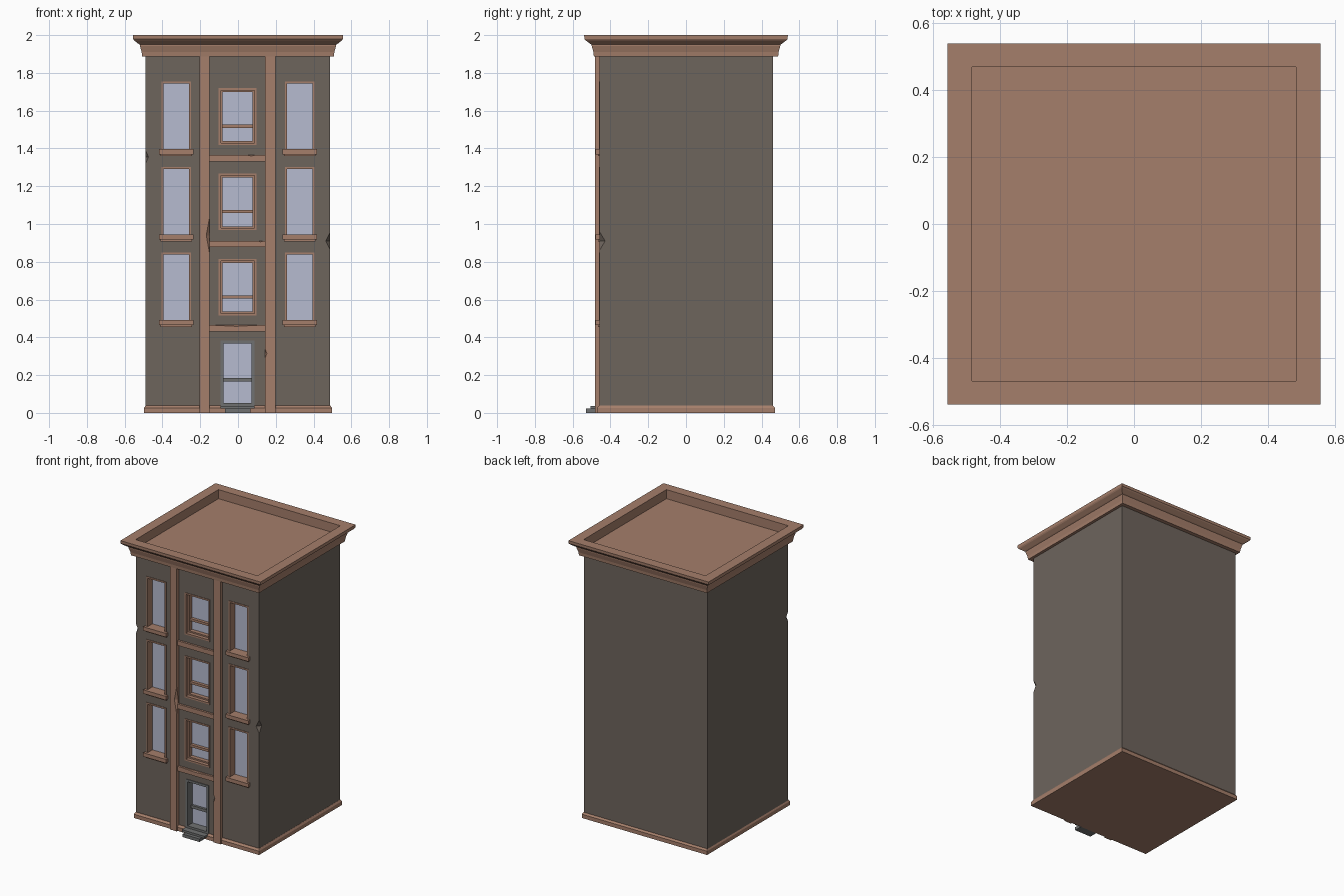
import bpy, bmesh
from mathutils import Vector

if "Cube" in bpy.data.objects:
    bpy.data.objects.remove(bpy.data.objects["Cube"])


def material(name, rgb):
    m = bpy.data.materials.new(name)
    m.diffuse_color = (*rgb, 1)
    m.use_nodes = True
    m.node_tree.nodes["Principled BSDF"].inputs["Base Color"].default_value = m.diffuse_color
    return m


WALL = material("wall_brown", (0.155, 0.128, 0.108))
TRIM = material("terracotta_trim", (0.375, 0.21, 0.145))
GLASS = material("pale_glass", (0.47, 0.50, 0.63))
STEEL = material("door_grey", (0.16, 0.165, 0.165))


def finish(name, bm, mat=None):
    bmesh.ops.recalc_face_normals(bm, faces=bm.faces[:])
    me = bpy.data.meshes.new(name)
    bm.to_mesh(me)
    bm.free()
    ob = bpy.data.objects.new(name, me)
    bpy.context.collection.objects.link(ob)
    if mat:
        me.materials.append(mat)
    return ob


def add_box(bm, x0, x1, y0, y1, z0, z1):
    vs = bmesh.ops.create_cube(bm, size=1)["verts"]
    for v in vs:
        v.co = Vector(((x0 + x1) / 2 + v.co.x * (x1 - x0),
                       (y0 + y1) / 2 + v.co.y * (y1 - y0),
                       (z0 + z1) / 2 + v.co.z * (z1 - z0)))


def boxes(name, mat, *dims):
    bm = bmesh.new()
    for d in dims:
        add_box(bm, *d)
    return finish(name, bm, mat)


def add_chip(bm, c, r):
    # pointed bite used for weathering damage
    vs = []
    for i in range(3):
        for s in (-1, 1):
            p = Vector(c)
            p[i] += s * r[i]
            vs.append(bm.verts.new(p))
    bmesh.ops.convex_hull(bm, input=vs)


def loft(name, mat, rings):
    # stacked rectangles (half x, half y, z), capped at both ends
    bm = bmesh.new()
    loops = [[bm.verts.new((sx * hx, sy * hy, z))
              for sx, sy in ((-1, -1), (1, -1), (1, 1), (-1, 1))]
             for hx, hy, z in rings]
    for a, b in zip(loops, loops[1:]):
        for i in range(4):
            j = (i + 1) % 4
            bm.faces.new((a[i], a[j], b[j], b[i]))
    bm.faces.new(loops[0])
    bm.faces.new(loops[-1])
    return finish(name, bm, mat)


def cut(ob, bm):
    cutter = finish("cutter", bm)
    cutter.hide_render = True
    mod = ob.modifiers.new("cut", 'BOOLEAN')
    mod.operation, mod.solver, mod.object = 'DIFFERENCE', 'EXACT', cutter
    bpy.context.view_layer.objects.active = ob
    bpy.ops.object.modifier_apply(modifier=mod.name)
    bpy.data.objects.remove(cutter)


def frame_dims(x0, x1, z0, z1, w, y0, y1):
    # four bars around an opening
    return [(x0, x0 + w, y0, y1, z0, z1), (x1 - w, x1, y0, y1, z0, z1),
            (x0 + w, x1 - w, y0, y1, z1 - w, z1), (x0 + w, x1 - w, y0, y1, z0, z0 + w)]


F = -0.457          # front wall plane
BACK = F + 0.06     # back of window recesses
holes = bmesh.new()

# windows, three floors
for floor in range(3):
    dz = 0.452 * floor
    n = floor + 1
    for side, s in (("left", -1), ("right", 1)):
        x0, x1 = sorted((s * 0.248, s * 0.405))
        z0, z1 = 0.475 + dz, 0.85 + dz
        add_box(holes, x0, x1, F - 0.1, BACK, z0, z1)
        boxes(f"{side}_window_frame_{n}", TRIM,
              *frame_dims(x0, x1, z0, z1, 0.011, F - 0.004, BACK))
        boxes(f"{side}_window_glass_{n}", GLASS,
              (x0 + 0.01, x1 - 0.01, BACK - 0.008, BACK, z0, z1 - 0.01))
        boxes(f"{side}_window_sill_{n}", TRIM,
              (x0 - 0.012, x1 + 0.012, F - 0.022, BACK - 0.01, 0.465 + dz, 0.492 + dz),
              (x0 - 0.004, x1 + 0.004, F - 0.01, F + 0.01, 0.455 + dz, 0.465 + dz))

    z0, z1 = 0.515 + dz, 0.815 + dz
    add_box(holes, -0.102, 0.098, F - 0.1, BACK, z0, z1)
    boxes(f"centre_window_frame_{n}", TRIM,
          *frame_dims(-0.102, 0.098, z0, z1, 0.011, F - 0.004, BACK),
          *frame_dims(-0.091, 0.087, z0 + 0.011, z1 - 0.011, 0.01, F + 0.022, BACK),
          (-0.082, 0.078, F + 0.03, BACK, z0 + 0.09, z0 + 0.107))
    boxes(f"centre_window_glass_{n}", GLASS,
          (-0.083, 0.079, BACK - 0.008, BACK, z0 + 0.018, z1 - 0.018))

# entrance door
add_box(holes, -0.093, 0.088, F - 0.1, BACK, 0.036, 0.384)
boxes("door_frame", STEEL,
      *frame_dims(-0.093, 0.088, 0.036, 0.384, 0.016, F - 0.005, BACK),
      (-0.078, 0.073, F + 0.035, BACK, 0.165, 0.185))
boxes("door_glass", GLASS, (-0.078, 0.073, BACK - 0.008, BACK, 0.05, 0.37))
boxes("door_steps", STEEL,
      (-0.068, 0.065, -0.53, F + 0.01, 0, 0.022),
      (-0.092, 0.087, -0.505, F + 0.01, 0.022, 0.037))

# main block with recesses and chipped corners
add_chip(holes, (-0.492, F, 1.355), (0.018, 0.025, 0.04))
add_chip(holes, (0.489, F, 0.91), (0.025, 0.03, 0.05))
body = boxes("main_block", WALL, (-0.491, 0.488, F, 0.46, 0.03, 1.9))
cut(body, holes)

# plinth and cornice with sunken roof
loft("plinth", TRIM, [(0.497, 0.471, 0), (0.497, 0.471, 0.027), (0.489, 0.459, 0.04)])
loft("cornice_and_roof", TRIM, [
    (0.508, 0.488, 1.888), (0.510, 0.490, 1.91), (0.519, 0.499, 1.942),
    (0.519, 0.499, 1.949), (0.526, 0.506, 1.953), (0.550, 0.531, 1.972),
    (0.555, 0.538, 1.98), (0.556, 0.539, 2.0),
    (0.484, 0.469, 2.0), (0.484, 0.469, 1.935)])

# pilasters with nicks
for side, x0, x1, c, r in (
        ("left", -0.203, -0.15, (-0.15, -0.481, 0.94), (0.018, 0.018, 0.1)),
        ("right", 0.143, 0.198, (0.143, -0.481, 0.315), (0.01, 0.01, 0.025))):
    p = boxes(f"{side}_pilaster", TRIM, (x0, x1, -0.481, F + 0.01, 0, 1.89))
    chips = bmesh.new()
    add_chip(chips, c, r)
    cut(p, chips)

# floor bands, each with a small worn spot on the edge
for n, (z, cx, r) in enumerate(((0.43, -0.01, 0.11), (0.877, 0.12, 0.015), (1.331, 0.07, 0.02))):
    band = boxes(f"floor_band_{n + 1}", TRIM, (-0.15, 0.143, -0.472, F + 0.01, z, z + 0.034))
    chips = bmesh.new()
    add_chip(chips, (cx, -0.472, z + 0.034), (r, 0.008, 0.006))
    cut(band, chips)
